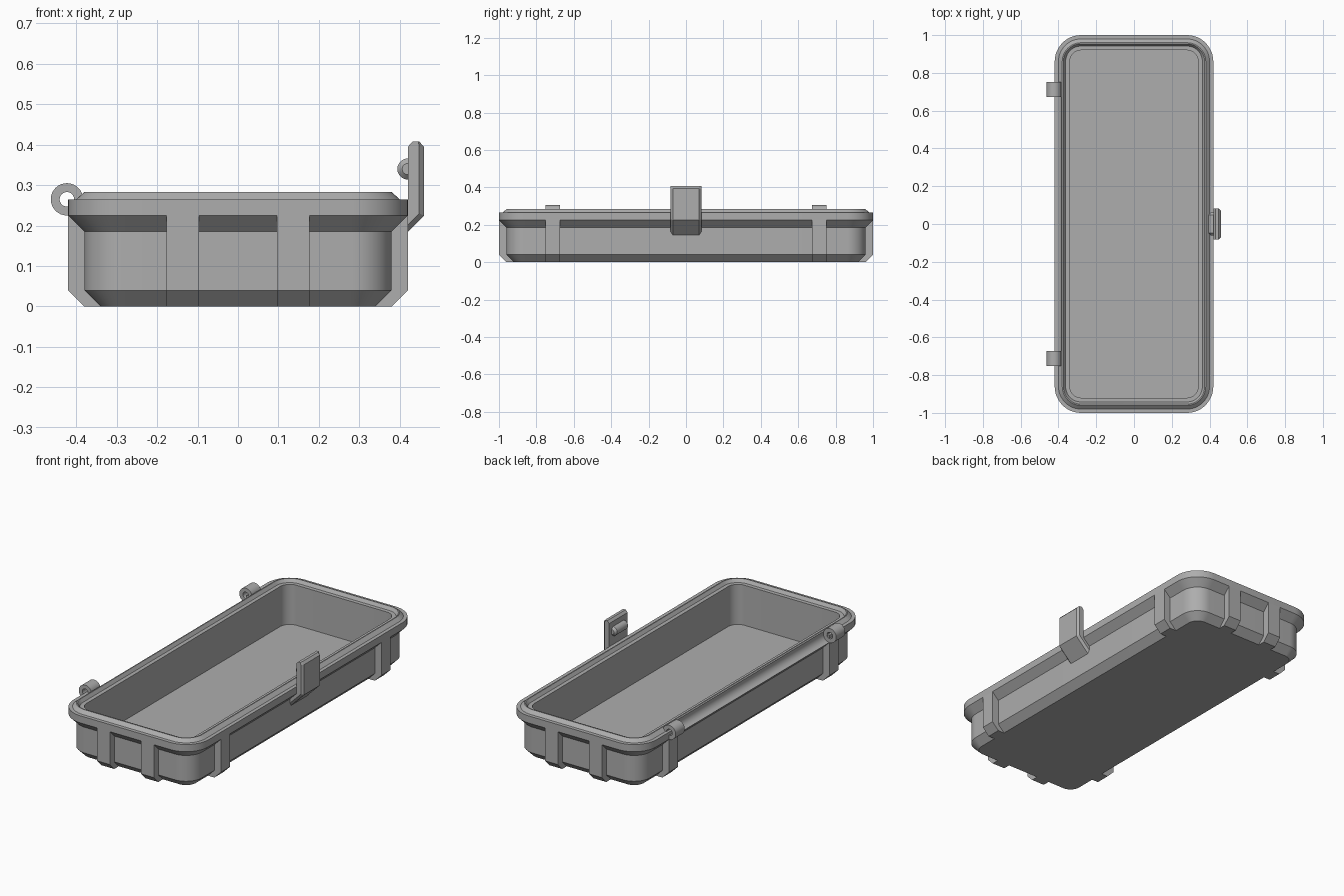
import bpy, bmesh, math
from mathutils import Matrix

if "Cube" in bpy.data.objects:
    bpy.data.objects.remove(bpy.data.objects["Cube"], do_unlink=True)

HALF_X, HALF_Y, CORNER, STEPS = 0.42, 1.0, 0.14, 12

grey = bpy.data.materials.new("plain grey")
grey.use_nodes = True
GREY = (0.42, 0.42, 0.42, 1)
grey.diffuse_color = GREY
grey.node_tree.nodes["Principled BSDF"].inputs["Base Color"].default_value = GREY


def finish(bm, name):
    bmesh.ops.recalc_face_normals(bm, faces=bm.faces)
    mesh = bpy.data.meshes.new(name)
    bm.to_mesh(mesh)
    bm.free()
    ob = bpy.data.objects.new(name, mesh)
    bpy.context.collection.objects.link(ob)
    mesh.materials.append(grey)
    return ob


def activate(ob):
    bpy.ops.object.select_all(action='DESELECT')
    ob.select_set(True)
    bpy.context.view_layer.objects.active = ob


def smooth(ob):
    activate(ob)
    bpy.ops.object.shade_smooth_by_angle(angle=math.radians(25))


def loft(name, rings):
    """Skin a stack of equal rings and cap both ends."""
    bm = bmesh.new()
    loops = [[bm.verts.new(p) for p in ring] for ring in rings]
    n = len(loops[0])
    for a, b in zip(loops, loops[1:]):
        for i in range(n):
            j = (i + 1) % n
            bm.faces.new((a[i], a[j], b[j], b[i]))
    bm.faces.new(loops[0])
    bm.faces.new(loops[-1])
    return finish(bm, name)


def rounded_ring(inset, z):
    r = CORNER - inset
    ring = []
    for k, (sx, sy) in enumerate(((1, 1), (-1, 1), (-1, -1), (1, -1))):
        for s in range(STEPS + 1):
            a = (k + s / STEPS) * math.pi / 2
            ring.append((sx * (HALF_X - CORNER) + r * math.cos(a),
                         sy * (HALF_Y - CORNER) + r * math.sin(a), z))
    return ring


def circle(x, z, r, y, n=32):
    return [(x + r * math.cos(2 * math.pi * i / n), y,
             z + r * math.sin(2 * math.pi * i / n)) for i in range(n)]


def cut(ob, cutter):
    mod = ob.modifiers.new("cut", 'BOOLEAN')
    mod.operation, mod.solver, mod.object = 'DIFFERENCE', 'EXACT', cutter
    activate(ob)
    bpy.ops.object.modifier_apply(modifier=mod.name)
    bpy.data.objects.remove(cutter, do_unlink=True)


# Tray: outer wall, flared rim with a sealing ridge, inner wall and floor
profile = [(0.08, 0), (0.04, 0.04), (0.04, 0.185), (0, 0.225), (0, 0.265),
           (0.02, 0.265), (0.04, 0.283), (0.046, 0.283), (0.058, 0.265),
           (0.08, 0.265), (0.08, 0.04)]
tray = loft("tray_body", [rounded_ring(d, z) for d, z in profile])

# Round channel along the hinge side for the lid knuckles
HINGE_X, HINGE_Z, HINGE_R = -0.423, 0.265, 0.04
cut(tray, loft("channel_cutter", [circle(HINGE_X, HINGE_Z, HINGE_R, y, 48)
                                  for y in (-0.675, 0.675)]))
smooth(tray)

# Hinge knuckles with pin holes
for label, y in (("front", -0.7125), ("back", 0.7125)):
    knuckle = loft(label + "_hinge_knuckle",
                   [circle(HINGE_X, HINGE_Z, HINGE_R, y + s * 0.04) for s in (-1, 1)])
    cut(knuckle, loft("hole_cutter", [circle(HINGE_X, HINGE_Z, 0.018, y + s * 0.06)
                                      for s in (-1, 1)]))
    smooth(knuckle)

# Reinforcing ribs on all four sides
rib = [(0.08, 0), (0.04, 0), (0, 0.04), (0, 0.225), (0.05, 0.225), (0.05, 0.04)]
for side in (-1, 1):
    for place in (-1, 1):
        loft("side_rib", [[(side * (HALF_X - d), place * 0.7125 + w, z) for d, z in rib]
                          for w in (-0.04, 0.04)])
        loft("end_rib", [[(place * 0.137 + w, side * (HALF_Y - d), z) for d, z in rib]
                         for w in (-0.04, 0.04)])

# Latch: upright plate with a hook below the rim and bevelled outer edges
inner = [(0.38, 0.185), (0.42, 0.225), (0.42, 0.395), (0.432, 0.408)]
face = inner + [(0.448, 0.408), (0.46, 0.395), (0.46, 0.225), (0.38, 0.145)]
edge = inner + [(0.446, 0.408), (0.448, 0.395), (0.448, 0.23), (0.38, 0.162)]
loft("latch", [[(x, y, z) for x, z in shape] for y, shape in
               ((-0.082, edge), (-0.07, face), (0.07, face), (0.082, edge))])

# Catch bar on the inside of the latch
catch = loft("latch_catch_bar", [circle(0.42, 0.34, r, y) for y, r in
                                 ((-0.06, 0.014), (-0.048, 0.026),
                                  (0.048, 0.026), (0.06, 0.014))])
smooth(catch)
